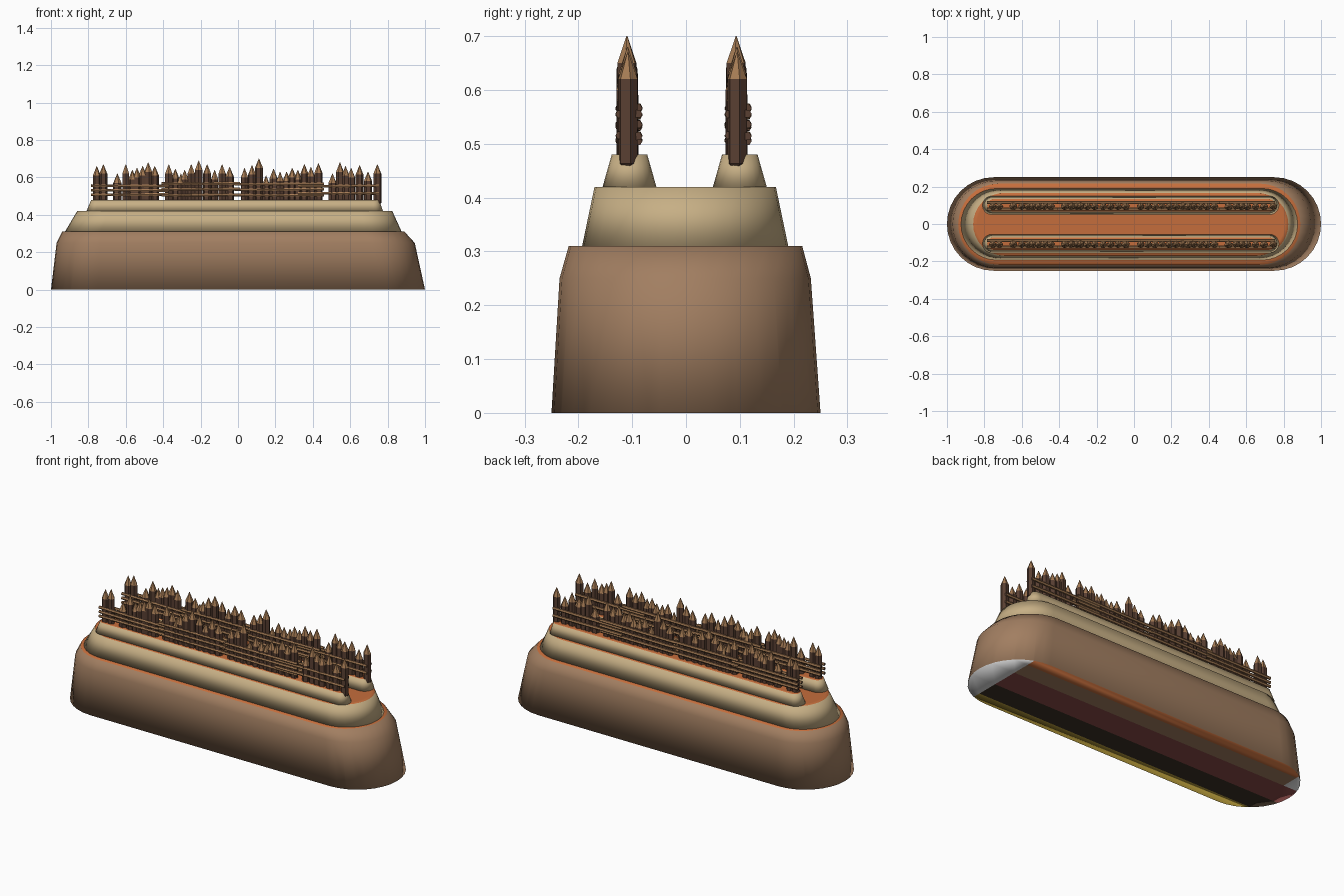
import bpy, bmesh, math, random
from mathutils import Matrix

if "Cube" in bpy.data.objects:
    bpy.data.objects.remove(bpy.data.objects["Cube"])

random.seed(4)


def mat(name, rgb):
    m = bpy.data.materials.new(name)
    m.diffuse_color = (*rgb, 1)
    m.use_nodes = True
    m.node_tree.nodes["Principled BSDF"].inputs["Base Color"].default_value = m.diffuse_color
    return m


EARTH = mat("earth brown", (0.36, 0.21, 0.12))
SAND = mat("sand", (0.57, 0.43, 0.235))
CLAY = mat("clay orange", (0.56, 0.155, 0.045))
DARK = mat("dark wood", (0.10, 0.05, 0.032))
PALE = mat("cut wood", (0.38, 0.20, 0.09))
RED = mat("dark red", (0.26, 0.07, 0.065))
BLACK = mat("near black", (0.045, 0.03, 0.018))
YELLOW = mat("mustard", (0.55, 0.38, 0.05))
WHITE = mat("chalk", (0.85, 0.85, 0.85))


def finish(bm, name, mats, angle=0):
    me = bpy.data.meshes.new(name)
    bm.to_mesh(me)
    bm.free()
    for m in mats:
        me.materials.append(m)
    ob = bpy.data.objects.new(name, me)
    bpy.context.collection.objects.link(ob)
    if angle:
        bpy.ops.object.select_all(action='DESELECT')
        ob.select_set(True)
        bpy.context.view_layer.objects.active = ob
        bpy.ops.object.shade_smooth_by_angle(angle=math.radians(angle))
    return ob


def skin(bm, rings):
    """Bridge rings of verts into walls; returns the wall faces by band."""
    n = len(rings[0])
    return [[bm.faces.new((a[i], a[(i + 1) % n], b[(i + 1) % n], b[i]))
             for i in range(n)] for a, b in zip(rings, rings[1:])]


def stadium_loft(levels, rim, seg=16):
    """levels: (z, x_left, x_right, y_min, y_max). Flat top gets material 1."""
    z, x0, x1, y0, y1 = levels[-1]
    levels = levels + [(z, x0 + rim, x1 - rim, y0 + rim, y1 - rim)]
    bm = bmesh.new()
    rings = []
    for z, x0, x1, y0, y1 in levels:
        r, yc = (y1 - y0) / 2, (y0 + y1) / 2
        pts = []
        for cx, start in ((x1 - r, -90), (x0 + r, 90)):
            for i in range(seg + 1):
                a = math.radians(start + 180 * i / seg)
                pts.append(bm.verts.new((cx + r * math.cos(a), yc + r * math.sin(a), z)))
        rings.append(pts)
    for f in skin(bm, rings)[-1]:
        f.material_index = 1
    bm.faces.new(rings[-1]).material_index = 1
    bm.faces.new(rings[0][::-1])
    bm.normal_update()
    return bm


# Lower mound, its underside cut into coloured bands
bm = stadium_loft([(0, -1, 1, -0.25, 0.25), (0.25, -0.97, 0.945, -0.235, 0.232),
                   (0.31, -0.94, 0.89, -0.218, 0.216)], 0.03)
for co, no in [((0, y, 0), (0, 1, 0)) for y in (0.18, 0.08, -0.07, -0.19)] + \
              [((x, 0, 0), (1, 0, 0)) for x in (-0.9, 0.84)]:
    faces = [f for f in bm.faces if f.normal.z < -0.9]
    geom = set(faces)
    for f in faces:
        geom.update(f.edges)
        geom.update(f.verts)
    bmesh.ops.bisect_plane(bm, geom=list(geom), plane_co=co, plane_no=no)
    bm.normal_update()
for f in bm.faces:
    if f.normal.z < -0.9:
        c = f.calc_center_median()
        if c.x > 0.84 or (c.x < -0.9 and c.y > 0.08):
            f.material_index = 5
        else:
            f.material_index = (1 if c.y > 0.18 else 0 if c.y > 0.08 else
                                2 if c.y > -0.07 else 3 if c.y > -0.19 else 4)
finish(bm, "lower_mound", [EARTH, CLAY, RED, BLACK, YELLOW, WHITE], 179)

# Middle terrace
finish(stadium_loft([(0.31, -0.925, 0.875, -0.193, 0.19),
                     (0.42, -0.86, 0.825, -0.17, 0.167)], 0.02),
       "terrace", [SAND, CLAY], 179)

# Two ridges carrying the fences
for side, yc in (("front", -0.105), ("back", 0.1)):
    finish(stadium_loft([(0.42, -0.81, 0.775, yc - 0.05, yc + 0.05),
                         (0.48, -0.785, 0.755, yc - 0.033, yc + 0.033)], 0.012, 10),
           side + "_ridge", [SAND, CLAY], 179)

# Stakes: (x, tip height), sharpened at both ends
STAKES = [(-.755, .66), (-.72, .67), (-.645, .62), (-.6, .67), (-.565, .64),
          (-.54, .65), (-.51, .66), (-.48, .68), (-.445, .66), (-.37, .67),
          (-.335, .645), (-.305, .62), (-.285, .64), (-.25, .67), (-.21, .69),
          (-.165, .67), (-.125, .64), (-.085, .67), (-.045, .655), (.035, .65),
          (.075, .665), (.112, .70), (.15, .61), (.19, .645), (.225, .63),
          (.26, .63), (.29, .65), (.32, .64), (.355, .67), (.39, .655),
          (.43, .675), (.505, .62), (.545, .68), (.575, .66), (.605, .65),
          (.65, .665), (.695, .63), (.745, .67)]
bm = bmesh.new()
for x, top in STAKES:
    r = random.uniform(0.018, 0.02)
    turn = random.uniform(0, 1)
    y = random.uniform(-0.001, 0.001)
    rings = [[bm.verts.new((x + 1.15 * rr * math.cos(turn + math.tau * i / 6),
                            y + rr * math.sin(turn + math.tau * i / 6), z))
              for i in range(6)]
             for z, rr in ((0.445, 0.002), (0.463, r), (top - 0.05, r), (top, 0.001))]
    for f in skin(bm, rings)[2]:
        f.material_index = 1
    bm.faces.new(rings[0][::-1])
    bm.faces.new(rings[-1]).material_index = 1
stakes = finish(bm, "front_stakes", [DARK, PALE])
stakes.location.y = -0.109

# Rails: overlapping lengths tied on both faces of the stakes
bm = bmesh.new()
RAILS = [(-.785, -.37, (.508, .531, .555)), (-.41, .01, (.506, .537, .567)),
         (-.02, .46, (.505, .535, .565)), (.32, .755, (.515, .554))]
for x0, x1, heights in RAILS:
    for z in heights:
        for y in (-0.014, 0.02):
            tilt = random.uniform(-0.008, 0.008)
            m = (Matrix.Translation(((x0 + x1) / 2, y, z)) @ Matrix.Rotation(tilt, 4, 'Y')
                 @ Matrix.Rotation(math.pi / 2, 4, 'Y'))
            bmesh.ops.create_cone(bm, cap_ends=True, segments=6, radius1=0.008,
                                  radius2=0.008, depth=x1 - x0, matrix=m)
bm.normal_update()
for f in bm.faces:  # dark end grain
    f.material_index = 1 if abs(f.normal.x) > 0.9 else 0
rails = finish(bm, "front_rails", [PALE, DARK])
rails.location.y = -0.109

# Matching back fence
for ob in (stakes, rails):
    copy = ob.copy()
    copy.name = ob.name.replace("front", "back")
    copy.location.y = 0.094
    bpy.context.collection.objects.link(copy)
